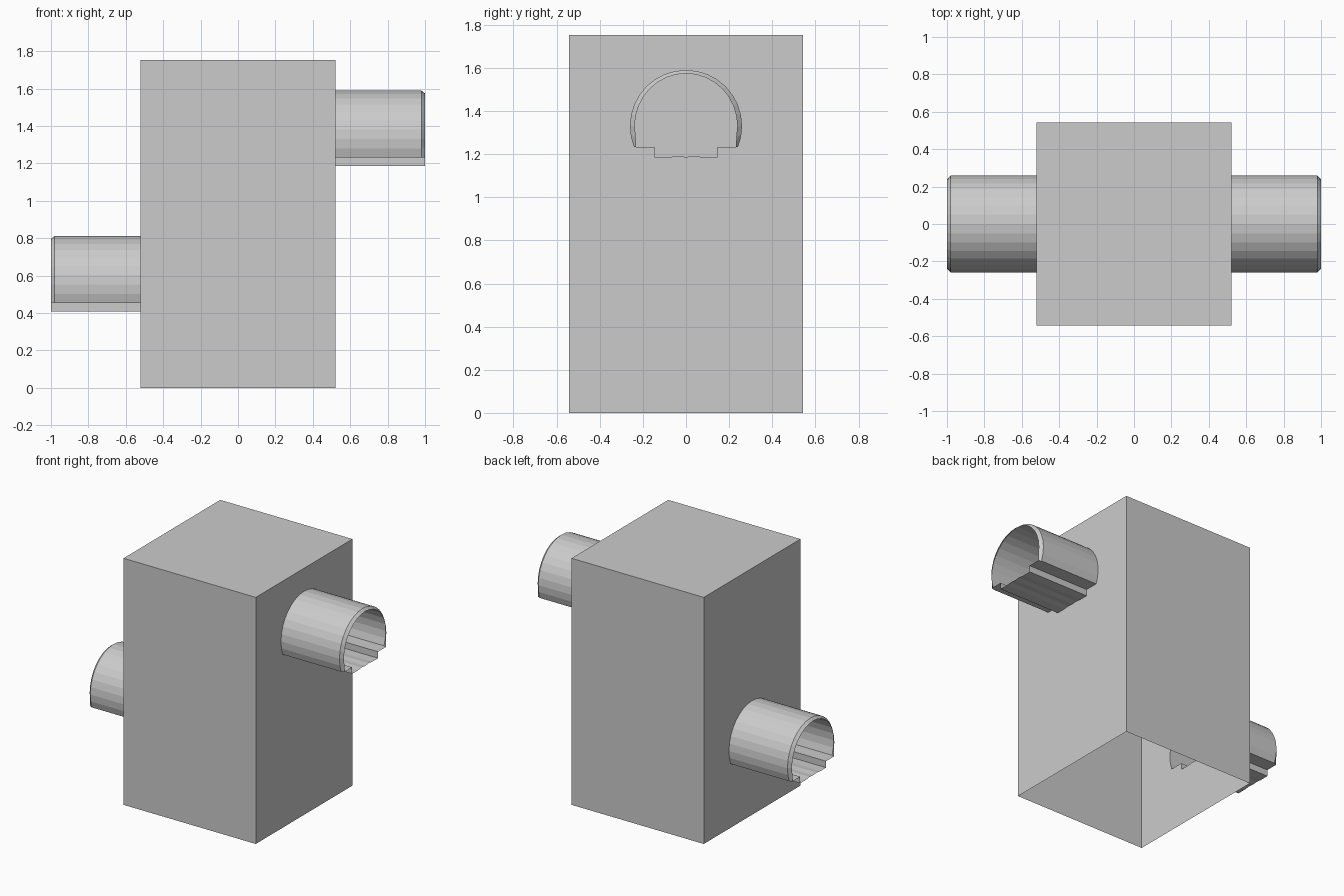
import bpy, bmesh, math
from mathutils import Vector

if "Cube" in bpy.data.objects:
    bpy.data.objects.remove(bpy.data.objects["Cube"])

HX, HY, H = 0.52, 0.543, 1.753
ARC_STEPS = 20
Z_RIGHT, Z_LEFT = 1.33, 0.552      # arc centre heights of the two pipes


def profile(radius, rise):
    """Closed (y, z) outline: round hood over a recessed, slightly rippled floor."""
    drop = 0.098
    a = math.asin(drop / 0.26)
    pts = []
    for i in range(ARC_STEPS + 1):
        t = -a + (math.pi + 2 * a) * i / ARC_STEPS
        pts.append((radius * math.cos(t), rise * math.sin(t)))
    pts[0] = (max(pts[0][0], 0.232), -drop)
    pts[-1] = (-pts[0][0], -drop)
    pts += [(-0.145, -drop), (-0.145, -0.144), (-0.08, -0.144), (-0.04, -0.139),
            (0.0, -0.143), (0.04, -0.139), (0.08, -0.144), (0.145, -0.144), (0.145, -drop)]
    return pts


OUTER = profile(0.26, 0.26)
LIP = profile(0.238, 0.244)


def finish(bm, name):
    me = bpy.data.meshes.new(name)
    bm.to_mesh(me)
    bm.free()
    ob = bpy.data.objects.new(name, me)
    bpy.context.collection.objects.link(ob)
    return ob


def ring(bm, pts, x, z):
    return [bm.verts.new((x, p[0], z + p[1])) for p in pts]


def loop_edges(bm, vs):
    return [bm.edges.new((vs[i], vs[(i + 1) % len(vs)])) for i in range(len(vs))]


def pipe(name, side, z):
    bm = bmesh.new()
    rings = [ring(bm, OUTER, side * HX, z), ring(bm, OUTER, side * 0.98, z),
             ring(bm, LIP, side * 1.0, z)]
    for a, b in zip(rings, rings[1:]):
        for i in range(len(a)):
            j = (i + 1) % len(a)
            quad = (a[i], a[j], b[j], b[i])
            bm.faces.new(quad if side < 0 else quad[::-1])
    return finish(bm, name)


def wall(name, side, z):
    """End wall with an opening where the pipe joins."""
    bm = bmesh.new()
    rect = [bm.verts.new((side * HX, y, h)) for y, h in
            ((-HY, 0), (HY, 0), (HY, H), (-HY, H))]
    edges = loop_edges(bm, rect) + loop_edges(bm, ring(bm, OUTER, side * HX, z))
    bmesh.ops.triangle_fill(bm, edges=edges, use_beauty=True, normal=Vector((side, 0, 0)))
    for f in bm.faces:
        f.normal_update()
        if f.normal.x * side < 0:
            f.normal_flip()
    bmesh.ops.dissolve_limit(bm, angle_limit=0.01, verts=bm.verts, edges=bm.edges)
    return finish(bm, name)


# Open-bottomed housing: top, front and back panels
bm = bmesh.new()
lo = {s: [bm.verts.new((x, s * HY, 0)) for x in (-HX, HX)] for s in (-1, 1)}
hi = {s: [bm.verts.new((x, s * HY, H)) for x in (-HX, HX)] for s in (-1, 1)}
bm.faces.new((lo[-1][0], lo[-1][1], hi[-1][1], hi[-1][0]))
bm.faces.new((lo[1][1], lo[1][0], hi[1][0], hi[1][1]))
bm.faces.new((hi[-1][0], hi[-1][1], hi[1][1], hi[1][0]))
finish(bm, "housing")

# Pierced side walls and their pipes: high on the right, low on the left
for label, side, z in (("right", 1, Z_RIGHT), ("left", -1, Z_LEFT)):
    wall(label + "_wall", side, z)
    pipe(label + "_pipe", side, z)
